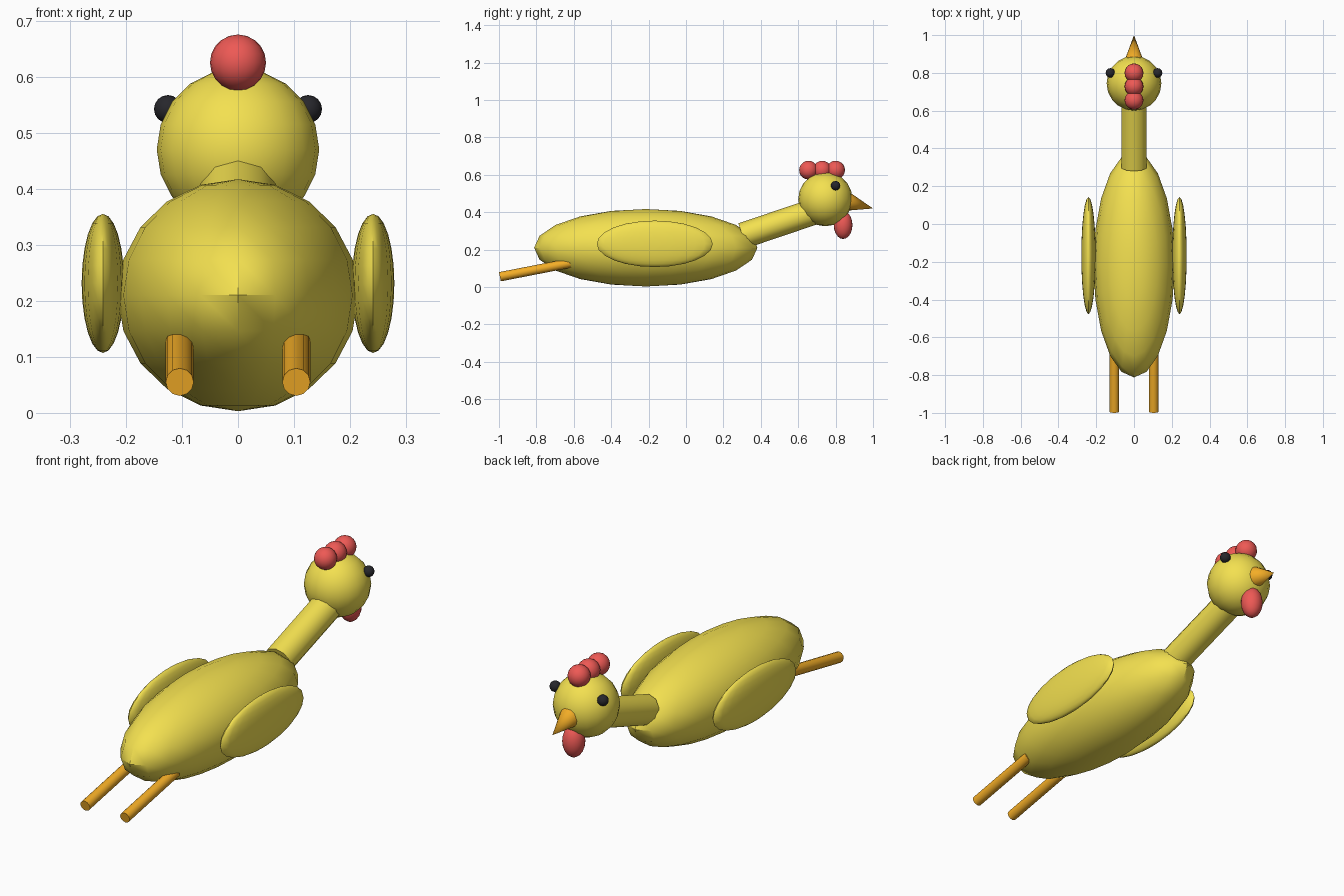
import bpy, math
from mathutils import Vector

if "Cube" in bpy.data.objects:
    bpy.data.objects.remove(bpy.data.objects["Cube"])


def material(name, rgb):
    m = bpy.data.materials.new(name)
    m.diffuse_color = (*rgb, 1)
    m.use_nodes = True
    m.node_tree.nodes["Principled BSDF"].inputs["Base Color"].default_value = m.diffuse_color
    return m


YELLOW = material("yellow", (0.90, 0.75, 0.08))
ORANGE = material("orange", (0.90, 0.42, 0.02))
RED = material("red", (0.85, 0.10, 0.09))
BLACK = material("black", (0.02, 0.02, 0.025))


def finish(name, mat):
    ob = bpy.context.object
    ob.name = name
    ob.data.materials.append(mat)
    bpy.ops.object.shade_smooth_by_angle(angle=math.radians(40))
    return ob


def ball(name, loc, radii, mat, segments=20, rings=10):
    bpy.ops.mesh.primitive_uv_sphere_add(segments=segments, ring_count=rings, radius=1, location=loc)
    bpy.context.object.scale = radii
    bpy.ops.object.transform_apply(location=False, rotation=False, scale=True)
    return finish(name, mat)


def taper(name, a, b, r1, r2, mat, sides):
    a, b = Vector(a), Vector(b)
    d = b - a
    bpy.ops.mesh.primitive_cone_add(vertices=sides, radius1=r1, radius2=r2,
                                    depth=d.length, location=(a + b) / 2)
    bpy.context.object.rotation_euler = d.to_track_quat('Z', 'Y').to_euler()
    return finish(name, mat)


# body, neck and head
ball("body", (0, -0.215, 0.21), (0.215, 0.597, 0.207), YELLOW)
taper("neck", (0, 0.302, 0.274), (0, 0.728, 0.418), 0.07, 0.07, YELLOW, 10)
ball("head", (0, 0.745, 0.47), (0.145, 0.145, 0.145), YELLOW)

# beak, wattle and comb
taper("beak", (0, 0.865, 0.456), (0, 1.0, 0.42), 0.05, 0, ORANGE, 16)
ball("wattle", (0, 0.84, 0.332), (0.05, 0.05, 0.075), RED)
for i, y in enumerate((0.655, 0.728, 0.80)):
    ball(f"comb_{i + 1}", (0, y, 0.625), (0.05, 0.05, 0.05), RED)

# paired parts
for side, s in (("right", 1), ("left", -1)):
    ball(f"{side}_eye", (s * 0.125, 0.80, 0.542), (0.025, 0.025, 0.025), BLACK, 16, 8)
    ball(f"{side}_wing", (s * 0.241, -0.167, 0.231), (0.038, 0.31, 0.124), YELLOW, 24, 12)
    taper(f"{side}_leg", (s * 0.104, -0.995, 0.055), (s * 0.104, -0.62, 0.128), 0.025, 0.025, ORANGE, 12)
